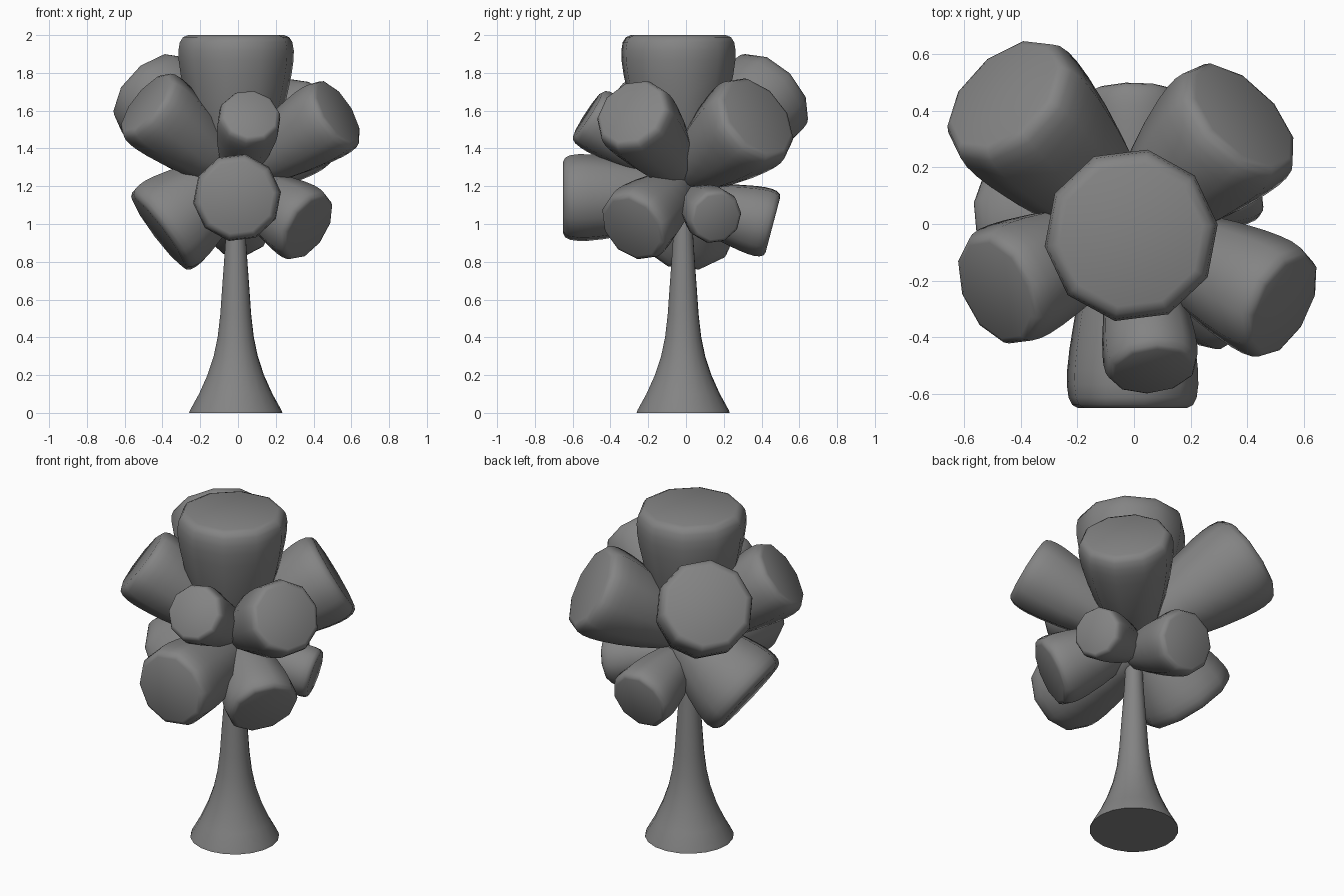
import bpy, bmesh, math
from mathutils import Vector

if "Cube" in bpy.data.objects:
    bpy.data.objects.remove(bpy.data.objects["Cube"])

grey = bpy.data.materials.new("dark_grey")
grey.diffuse_color = (0.23, 0.23, 0.23, 1)
grey.use_nodes = True
grey.node_tree.nodes["Principled BSDF"].inputs["Base Color"].default_value = grey.diffuse_color


def lathe(name, profile, sides, base, axis, angle):
    """Capped revolved (radius, distance) profile, standing at base along axis."""
    base, axis = Vector(base), Vector(axis)
    rot = axis.to_track_quat('Z', 'Y')
    bm = bmesh.new()
    rings = []
    for r, d in profile:
        ring = []
        for i in range(sides):
            a = 2 * math.pi * (i + 0.2) / sides
            p = Vector((r * math.cos(a), r * math.sin(a), d))
            ring.append(bm.verts.new(base + rot @ p))
        rings.append(ring)
    for lo, hi in zip(rings, rings[1:]):
        for i in range(sides):
            j = (i + 1) % sides
            bm.faces.new((lo[i], lo[j], hi[j], hi[i]))
    bm.faces.new(rings[0][::-1])
    bm.faces.new(rings[-1])
    me = bpy.data.meshes.new(name)
    bm.to_mesh(me)
    bm.free()
    me.materials.append(grey)
    ob = bpy.data.objects.new(name, me)
    bpy.context.collection.objects.link(ob)
    bpy.ops.object.select_all(action='DESELECT')
    ob.select_set(True)
    bpy.context.view_layer.objects.active = ob
    bpy.ops.object.shade_smooth_by_angle(angle=math.radians(angle))
    return ob


# flared trunk
trunk = [(0.247, 0), (0.242, 0.015), (0.195, 0.1), (0.15, 0.2), (0.117, 0.3),
         (0.096, 0.4), (0.082, 0.52), (0.073, 0.65), (0.062, 0.8), (0.052, 0.95), (0.042, 1.25)]
lathe("trunk", trunk, 20, (-0.012, -0.015, 0), (0, 0, 1), 50)

# foliage clumps: name, root, centre of the outer face, radius
mid = (-0.01, -0.01, 1.25)
clumps = [
    ("top", (-0.01, -0.04, 1.25), (-0.01, -0.04, 2.0), 0.308),
    ("front_low", (-0.005, 0.1, 1.14), (-0.005, -0.65, 1.14), 0.234),
    ("front_high", (0.0, -0.01, 1.25), (0.065, -0.52, 1.58), 0.17),
    ("left_front_high", mid, (-0.49, -0.235, 1.64), 0.222),
    ("right_front_high", mid, (0.53, -0.29, 1.59), 0.217),
    ("right_back_high", mid, (0.385, 0.38, 1.565), 0.265),
    ("left_back_high", mid, (-0.46, 0.455, 1.705), 0.272),
    ("back_low", (0.0, -0.03, 1.125), (0.0, 0.46, 0.995), 0.187),
    ("right_low", (-0.02, 0.02, 1.14), (0.41, 0.16, 1.035), 0.15),
    ("right_front_low", (-0.01, -0.01, 1.22), (0.375, -0.285, 0.98), 0.208),
    ("left_low", (0.0, 0.06, 1.27), (-0.42, -0.01, 0.955), 0.275),
]
# clump outline: fraction of radius, fraction of length
outline = [(0.35, 0.0), (0.58, 0.18), (0.75, 0.38), (0.87, 0.55), (0.96, 0.72),
           (0.995, 0.82), (1.0, 0.89), (0.975, 0.95), (0.92, 0.985), (0.83, 1.0)]
for name, root, tip, radius in clumps:
    axis = Vector(tip) - Vector(root)
    prof = [(r * radius, d * axis.length) for r, d in outline]
    lathe("foliage_" + name, prof, 10, root, axis, 60)
